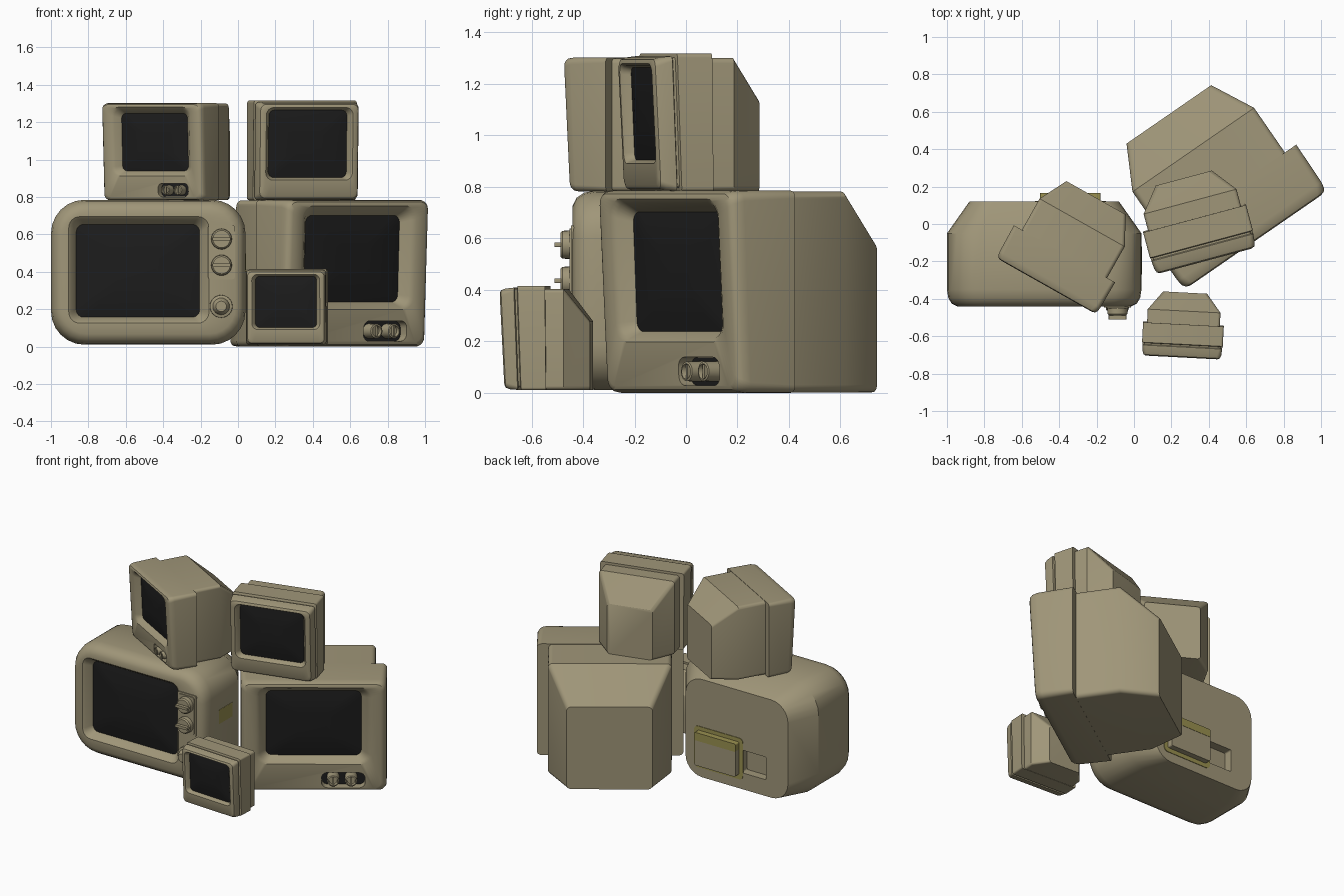
import bpy, bmesh, math
from mathutils import Matrix


def material(name, rgb):
    m = bpy.data.materials.new(name)
    m.diffuse_color = (*rgb, 1)
    return m


BODY = material("tan_plastic", (0.35, 0.305, 0.19))
DARK = material("dark_glass", (0.012, 0.012, 0.012))
STAIN = material("yellow_stain", (0.32, 0.28, 0.08))


def smooth(ob):
    bpy.ops.object.select_all(action='DESELECT')
    ob.select_set(True)
    bpy.context.view_layer.objects.active = ob
    bpy.ops.object.shade_smooth_by_angle(angle=math.radians(35))


def outline(cx, cz, hw, hh, r, n=6):
    """Rounded rectangle in the xz plane."""
    r = min(r, hw, hh)
    pts = []
    for k, (sx, sz) in enumerate(((1, 1), (-1, 1), (-1, -1), (1, -1))):
        for i in range(n + 1):
            a = math.pi / 2 * (k + i / n)
            pts.append((cx + sx * (hw - r) + r * math.cos(a),
                        cz + sz * (hh - r) + r * math.sin(a)))
    return pts


def loft(name, M, rings, mat=BODY, screen=0, lean=0, top=0):
    """Skin rings (y, cx, cz, hw, hh, r); the last `screen` bands and the cap are glass."""
    bm = bmesh.new()
    loops = []
    for y, *shape in rings:
        w = max(0, 1 - y / 0.3)
        loops.append([bm.verts.new((x, y + lean * (top - z) * w, z))
                      for x, z in outline(*shape)])
    n = len(loops[0])
    for k, (a, b) in enumerate(zip(loops, loops[1:])):
        for i in range(n):
            f = bm.faces.new((a[i], a[(i + 1) % n], b[(i + 1) % n], b[i]))
            f.material_index = int(k >= len(loops) - 1 - screen and screen > 0)
    bm.faces.new(loops[0])
    bm.faces.new(loops[-1]).material_index = int(screen > 0)
    bmesh.ops.remove_doubles(bm, verts=bm.verts, dist=1e-5)
    bm.transform(M)
    bmesh.ops.recalc_face_normals(bm, faces=bm.faces)
    me = bpy.data.meshes.new(name)
    bm.to_mesh(me)
    bm.free()
    me.materials.append(mat)
    if screen:
        me.materials.append(DARK)
    ob = bpy.data.objects.new(name, me)
    bpy.context.collection.objects.link(ob)
    smooth(ob)
    return ob


def block(name, M, y0, y1, cx, cz, hw, hh, r=0.01, mat=BODY):
    return loft(name, M, [(y0, cx, cz, hw, hh, r), (y1, cx, cz, hw, hh, r)], mat)


def cut(ob, cutter):
    cutter.hide_render = True
    mod = ob.modifiers.new("cut", 'BOOLEAN')
    mod.object = cutter
    mod.operation = 'DIFFERENCE'
    mod.solver = 'EXACT'
    bpy.context.view_layer.objects.active = ob
    bpy.ops.object.modifier_apply(modifier=mod.name)
    bpy.data.objects.remove(cutter)
    smooth(ob)


def place(x, y, z, deg, s=1):
    return (Matrix.Translation((x, y, z)) @ Matrix.Rotation(math.radians(deg), 4, 'Z')
            @ Matrix.Scale(s, 4))


def wide_set():
    """Large rounded set with side dials."""
    M = place(0, -0.44, 0, 0)
    case = loft("wide_set_case", M, [
        (0.56, -0.48, 0.36, 0.40, 0.345, 0.13), (0.39, -0.48, 0.3975, 0.52, 0.3875, 0.18),
        (0.09, -0.48, 0.3975, 0.52, 0.3875, 0.18), (0.045, -0.48, 0.3975, 0.513, 0.38, 0.18),
        (0.015, -0.48, 0.3975, 0.495, 0.36, 0.165), (0, -0.48, 0.3975, 0.465, 0.33, 0.14),
        (0, -0.53, 0.41, 0.375, 0.285, 0.06), (0.012, -0.53, 0.41, 0.36, 0.272, 0.05),
        (0.06, -0.535, 0.405, 0.33, 0.248, 0.04), (0.045, -0.535, 0.405, 0.24, 0.17, 0.04),
        (0.038, -0.535, 0.405, 0.12, 0.08, 0.03)], screen=2)
    cut(case, block("port_cutter", M, 0.50, 0.70, -0.615, 0.21, 0.095, 0.08))
    # back box and stains
    block("back_box", M, 0.5, 0.603, -0.34, 0.225, 0.16, 0.115)
    block("back_stain", M, 0.555, 0.564, -0.34, 0.225, 0.19, 0.145, 0.03, STAIN)
    block("back_box_stain", M, 0.56, 0.605, -0.34, 0.315, 0.162, 0.028, 0.01, STAIN)
    block("side_stain", M, 0.17, 0.32, 0.038, 0.45, 0.004, 0.05, 0.003, STAIN)
    # dial panel and dials
    block("dial_panel", M, 0.05, -0.006, -0.088, 0.505, 0.072, 0.145, 0.015)
    block("dial_panel_inner", M, 0, -0.012, -0.088, 0.505, 0.06, 0.133, 0.015)
    for z in (0.575, 0.435):
        loft("dial", M, [(0, -0.088, z, 0.056, 0.056, 1), (-0.04, -0.088, z, 0.054, 0.054, 1),
                         (-0.048, -0.088, z, 0.046, 0.046, 1)])
        block("dial_grip", M, -0.04, -0.07, -0.088, z, 0.048, 0.009, 0.004)
    loft("volume_dial", M, [(0.02, -0.09, 0.215, 0.062, 0.062, 1), (-0.02, -0.09, 0.215, 0.06, 0.06, 1),
                            (-0.024, -0.09, 0.215, 0.045, 0.045, 1), (-0.045, -0.09, 0.215, 0.04, 0.04, 1),
                            (-0.06, -0.09, 0.215, 0.028, 0.028, 1)])


def deep_set(tag, M):
    """Set with a wider front frame, tapered back and two low knobs."""
    c = 0.3925
    lean = dict(lean=0.055, top=0.785)
    frame = loft(tag + "_frame", M, [
        (0.30, 0, c, 0.469, c, 0.03), (0.06, 0, c, 0.466, c, 0.04), (0.025, 0, c, 0.46, 0.388, 0.045),
        (0.007, 0, c, 0.448, 0.380, 0.045), (0, 0, c, 0.43, 0.366, 0.045),
        (0, 0, 0.475, 0.37, 0.277, 0.07), (0.015, 0, 0.475, 0.345, 0.262, 0.06),
        (0.065, 0, 0.47, 0.305, 0.232, 0.04), (0.05, 0, 0.47, 0.22, 0.16, 0.04),
        (0.044, 0, 0.47, 0.11, 0.08, 0.03)], screen=2, **lean)
    cut(frame, block("knob_cutter", M, -0.1, 0.1, 0.19, 0.083, 0.14, 0.055, 0.04))
    block(tag + "_knob_recess", M, 0.105, 0.096, 0.19, 0.083, 0.139, 0.054, 0.04, DARK)
    for x in (0.125, 0.24):
        loft(tag + "_knob", M, [(0.1, x, 0.083, 0.04, 0.04, 1), (0.025, x, 0.083, 0.038, 0.038, 1),
                                (0.022, x, 0.083, 0.030, 0.030, 1), (0.04, x, 0.083, 0.026, 0.026, 1)])
        block(tag + "_knob_grip", M, 0.05, 0.025, x, 0.083, 0.006, 0.027, 0.003)
    loft(tag + "_back", M, [(0.25, 0, 0.391, 0.395, 0.390, 0.03), (0.59, 0, 0.391, 0.395, 0.390, 0.03),
                            (0.82, 0, 0.292, 0.275, 0.290, 0.03)])


def small_set(tag, M):
    """Small set with a two-part frame and tapered back."""
    c = 0.2675
    loft(tag + "_frame", M, [
        (0.235, 0, c, 0.285, c, 0.015), (0.095, 0, c, 0.285, c, 0.015),
        (0.09, 0, c, 0.270, 0.252, 0.015), (0.08, 0, c, 0.270, 0.252, 0.015),
        (0.075, 0, c - 0.004, 0.282, 0.262, 0.02), (0.03, 0, c - 0.005, 0.278, 0.258, 0.03),
        (0.008, 0, c - 0.005, 0.27, 0.25, 0.03), (0, 0, c - 0.005, 0.257, 0.237, 0.03),
        (0, 0, 0.302, 0.24, 0.194, 0.04), (0.012, 0, 0.302, 0.228, 0.187, 0.035),
        (0.04, 0, 0.302, 0.216, 0.18, 0.03), (0.03, 0, 0.302, 0.15, 0.12, 0.03),
        (0.025, 0, 0.302, 0.08, 0.06, 0.02)], screen=2, lean=0.05, top=0.535)
    loft(tag + "_back", M, [(0.2, 0, 0.26, 0.257, 0.258, 0.02), (0.33, 0, 0.26, 0.257, 0.258, 0.02),
                            (0.46, 0, 0.178, 0.155, 0.176, 0.02)])


wide_set()
deep_set("right_set", place(0.652, -0.089, 0, 34.6))
deep_set("upper_left_set", place(-0.469, -0.333, 0.782, -29.4, 0.662))
small_set("upper_right_set", place(0.385, -0.199, 0.782, 15))
small_set("front_small_set", place(0.255, -0.715, 0.01, -3, 0.758))
